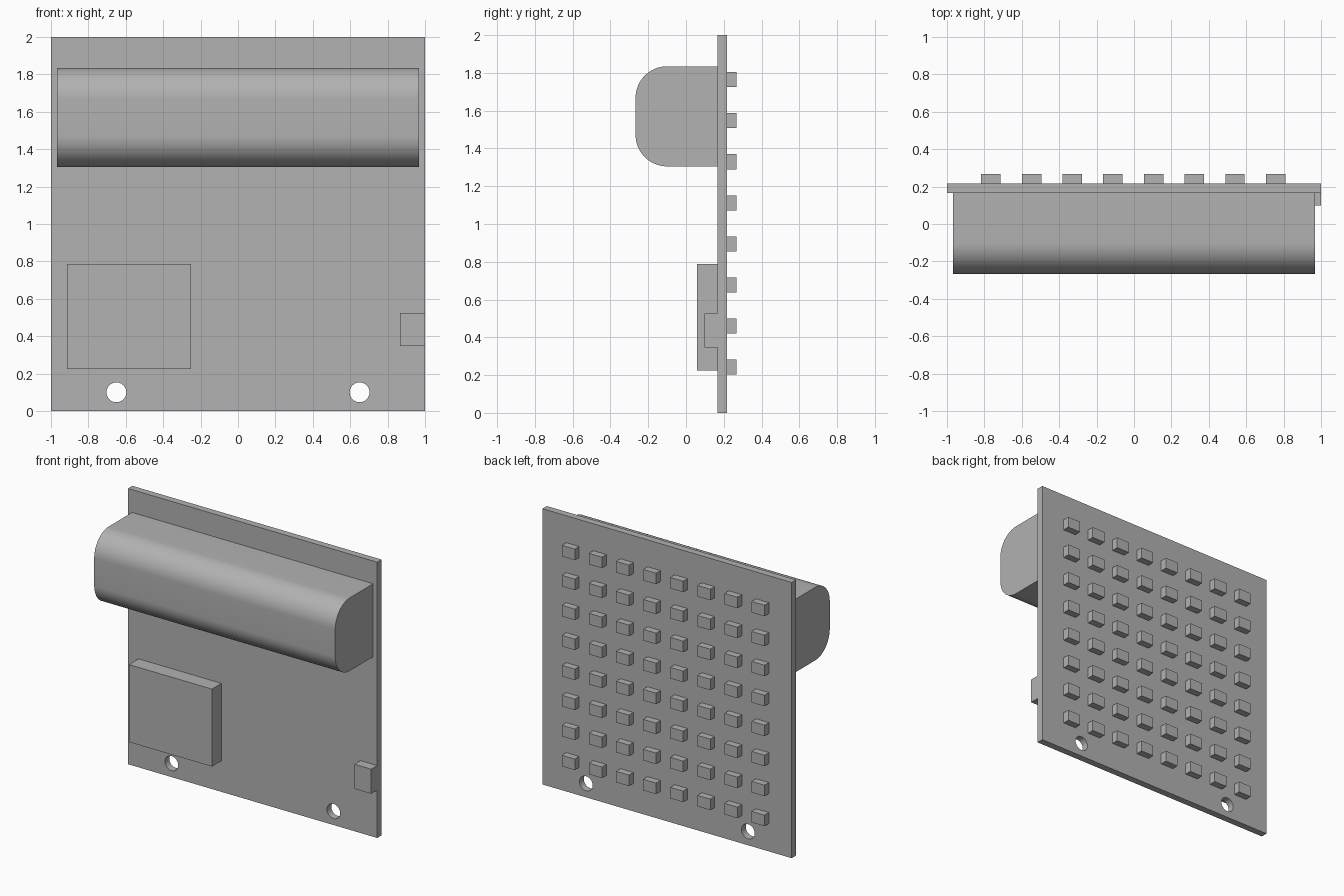
import bpy, bmesh, math
from mathutils import Matrix, Vector

old = bpy.data.objects.get("Cube")
if old:
    bpy.data.objects.remove(old, do_unlink=True)

GREY = (0.445, 0.445, 0.445, 1)
grey = bpy.data.materials.new("plain grey")
grey.use_nodes = True
grey.diffuse_color = GREY
grey.node_tree.nodes["Principled BSDF"].inputs["Base Color"].default_value = GREY

BACK, FRONT = 0.217, 0.167  # board faces in y


def add_box(bm, x, y, z):
    """Box from (low, high) ranges on each axis."""
    size = [hi - lo for lo, hi in (x, y, z)]
    mid = Vector([(hi + lo) / 2 for lo, hi in (x, y, z)])
    bmesh.ops.create_cube(bm, size=1, matrix=Matrix.Translation(mid) @ Matrix.Diagonal((*size, 1)))


def finish(bm, name):
    bmesh.ops.recalc_face_normals(bm, faces=bm.faces)
    mesh = bpy.data.meshes.new(name)
    bm.to_mesh(mesh)
    bm.free()
    mesh.materials.append(grey)
    obj = bpy.data.objects.new(name, mesh)
    bpy.context.collection.objects.link(obj)
    return obj


def box(name, x, y, z):
    bm = bmesh.new()
    add_box(bm, x, y, z)
    return finish(bm, name)


# Board with two mounting holes
board = box("board", (-1, 1), (FRONT, BACK), (0, 2))
bm = bmesh.new()
for x in (-0.65, 0.65):
    bmesh.ops.create_cone(bm, cap_ends=True, segments=32, radius1=0.053, radius2=0.053, depth=0.3,
                          matrix=Matrix.Translation((x, 0.19, 0.1)) @ Matrix.Rotation(math.pi / 2, 4, "X"))
cutter = finish(bm, "hole_cutter")
cutter.hide_render = True
cutter.hide_set(True)
cut = board.modifiers.new("holes", "BOOLEAN")
cut.operation = "DIFFERENCE"
cut.solver = "EXACT"
cut.object = cutter
bpy.context.view_layer.objects.active = board
board.select_set(True)
bpy.ops.object.modifier_apply(modifier=cut.name)
bpy.data.objects.remove(cutter, do_unlink=True)
bpy.ops.object.shade_smooth_by_angle(angle=math.radians(30))
board.select_set(False)

# Rounded housing: a D-shaped section extruded along x
low, high, nose, radius, steps = 1.305, 1.835, -0.267, 0.167, 16
section = [(FRONT, low)]
for centre_z, start in ((low + radius, -90), (high - radius, 0)):
    for i in range(steps + 1):
        a = math.radians(start + 90 * i / steps)
        section.append((nose + radius - radius * math.cos(a), centre_z + radius * math.sin(a)))
section.append((FRONT, high))
bm = bmesh.new()
cap = bm.faces.new([bm.verts.new((-0.967, y, z)) for y, z in section])
side = bmesh.ops.extrude_face_region(bm, geom=[cap])["geom"]
bmesh.ops.translate(bm, vec=(1.934, 0, 0), verts=[v for v in side if isinstance(v, bmesh.types.BMVert)])
housing = finish(bm, "rounded_housing")
bpy.context.view_layer.objects.active = housing
housing.select_set(True)
bpy.ops.object.shade_smooth_by_angle(angle=math.radians(30))
housing.select_set(False)

# Front components
box("square_module", (-0.915, -0.25), (0.058, FRONT), (0.225, 0.787))
box("side_connector", (0.865, 1), (0.098, FRONT), (0.347, 0.525))

# Grid of small blocks on the back
bm = bmesh.new()
count, pitch = 8, 0.2175
for col in range(count):
    for row in range(count):
        x, z = -0.765 + col * pitch, 0.242 + row * pitch
        add_box(bm, (x - 0.052, x + 0.052), (BACK, 0.267), (z - 0.04, z + 0.04))
finish(bm, "back_blocks")
